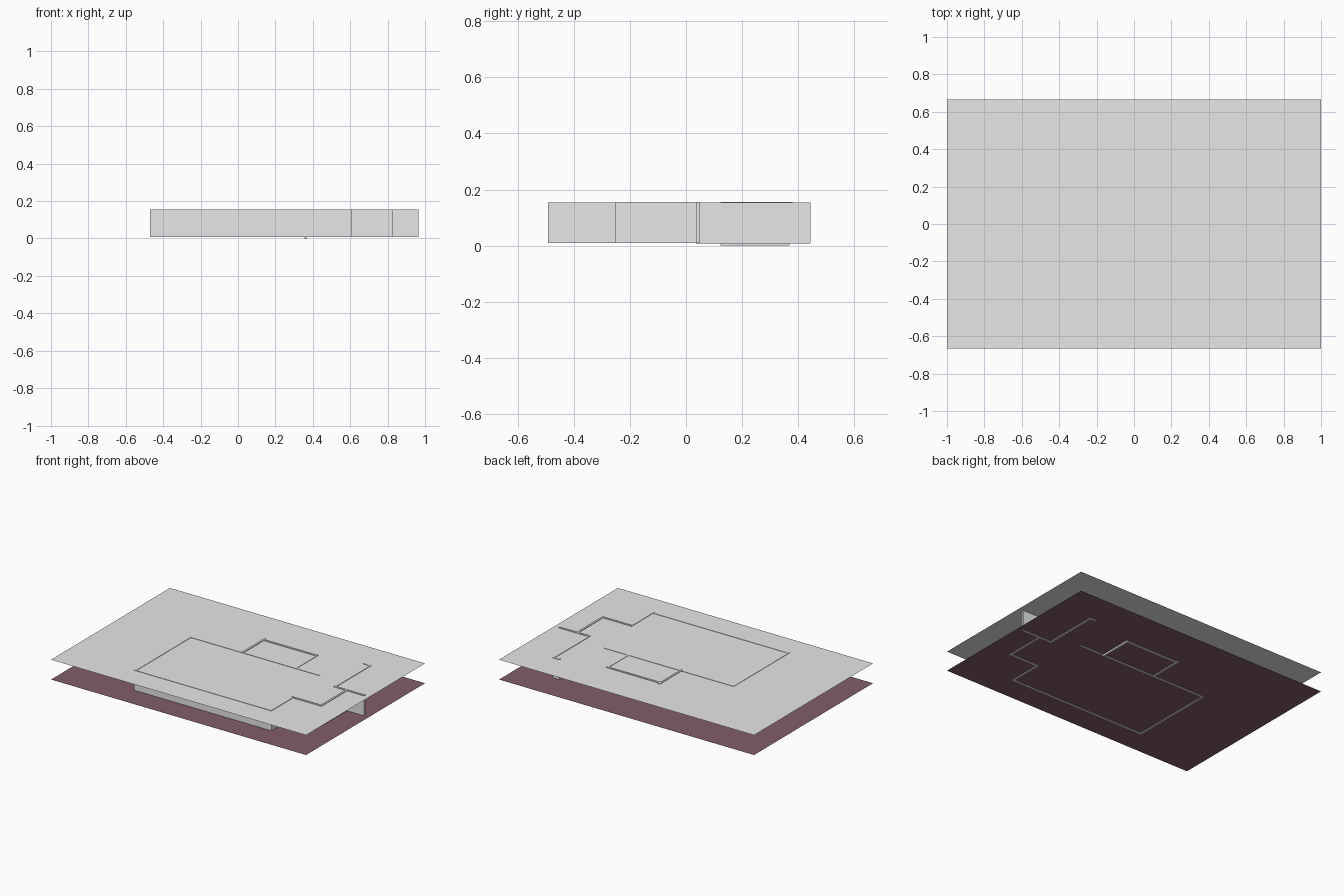
import bpy
import bmesh

if "Cube" in bpy.data.objects:
    bpy.data.objects.remove(bpy.data.objects["Cube"])


def material(name, rgb):
    m = bpy.data.materials.new(name)
    m.diffuse_color = (*rgb, 1)
    m.use_nodes = True
    m.node_tree.nodes["Principled BSDF"].inputs["Base Color"].default_value = m.diffuse_color
    return m


GREY = material("plain grey", (0.8, 0.8, 0.8))
MAUVE = material("dusty mauve", (0.223, 0.112, 0.144))
T = 0.014  # wall thickness


def finish(name, bm, mat):
    me = bpy.data.meshes.new(name)
    bm.to_mesh(me)
    bm.free()
    me.materials.append(mat)
    ob = bpy.data.objects.new(name, me)
    bpy.context.collection.objects.link(ob)


def sheet(name, z, mat):
    bm = bmesh.new()
    bm.faces.new([bm.verts.new((x, y, z)) for x, y in
                  ((-1, -0.666), (1, -0.666), (1, 0.666), (-1, 0.666))])
    finish(name, bm, mat)


def wall(name, x0, y0, x1, y1, z0, z1):
    # straight wall centred on the line from (x0, y0) to (x1, y1)
    bm = bmesh.new()
    bmesh.ops.create_cube(bm, size=1)
    bmesh.ops.scale(bm, vec=(x1 - x0 + T, y1 - y0 + T, z1 - z0), verts=bm.verts)
    bmesh.ops.translate(bm, vec=((x0 + x1) / 2, (y0 + y1) / 2, (z0 + z1) / 2),
                        verts=bm.verts)
    finish(name, bm, GREY)


# floor and ceiling sheets
sheet("floor", 0.011, MAUVE)
sheet("ceiling", 0.1515, GREY)

# main room
wall("main_front_wall", -0.463, -0.485, 0.6, -0.485, 0.009, 0.154)
wall("main_left_wall", -0.463, -0.485, -0.463, 0.13, 0.009, 0.154)
wall("main_back_wall", -0.463, 0.13, 0.545, 0.13, 0.009, 0.154)
wall("main_right_wall", 0.6, -0.485, 0.6, -0.244, 0.009, 0.155)

# small back room
wall("back_room_left_wall", -0.053, 0.13, -0.053, 0.372, 0.008, 0.156)
wall("back_room_back_wall", -0.055, 0.362, 0.362, 0.362, 0.007, 0.156)
wall("back_room_right_wall", 0.362, 0.13, 0.362, 0.362, 0.0, 0.154)

# stepped walls on the right
wall("alcove_front_wall", 0.6, -0.244, 0.823, -0.244, 0.009, 0.156)
wall("alcove_right_wall", 0.823, -0.244, 0.823, 0.043, 0.009, 0.156)
wall("side_cross_wall", 0.73, 0.043, 0.957, 0.043, 0.009, 0.156)
wall("hall_wall", 0.73, 0.043, 0.73, 0.437, 0.008, 0.155)
wall("hall_end_wall", 0.688, 0.437, 0.73, 0.437, 0.008, 0.155)
